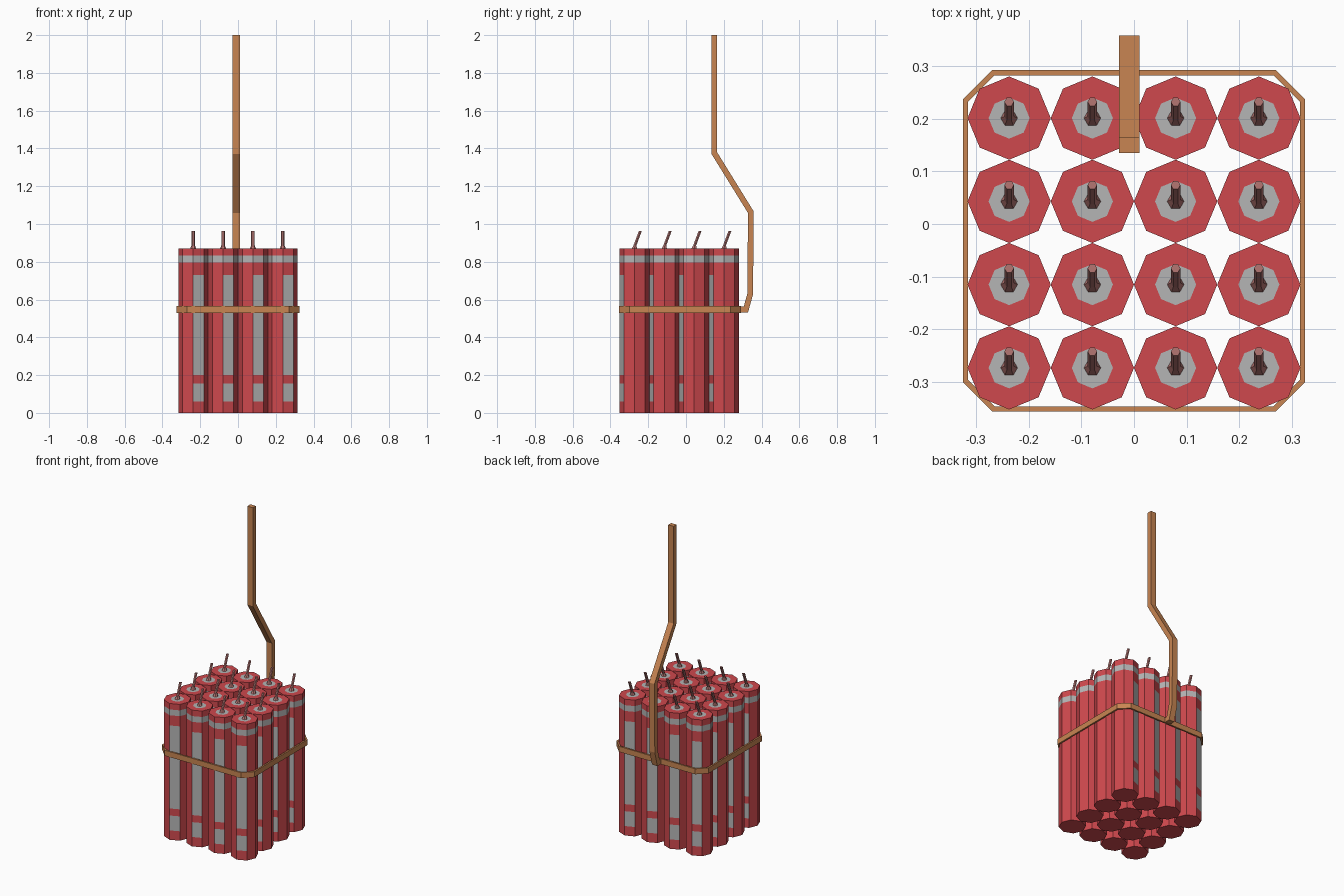
import bpy, bmesh
from math import cos, sin, pi
from mathutils import Vector

if "Cube" in bpy.data.objects:
    bpy.data.objects.remove(bpy.data.objects["Cube"])


def material(name, rgb):
    m = bpy.data.materials.new(name)
    m.diffuse_color = (*rgb, 1)
    m.use_nodes = True
    m.node_tree.nodes["Principled BSDF"].inputs["Base Color"].default_value = m.diffuse_color
    return m


RED = material("red_paper", (0.62, 0.065, 0.075))
GREY = material("grey_label", (0.46, 0.46, 0.46))
TAN = material("tan_strap", (0.58, 0.235, 0.085))
FUSE = material("fuse_cord", (0.46, 0.18, 0.17))


def mesh_from(bm, name, mats):
    bmesh.ops.recalc_face_normals(bm, faces=bm.faces)
    me = bpy.data.meshes.new(name)
    bm.to_mesh(me)
    bm.free()
    for m in mats:
        me.materials.append(m)
    return me


def add(name, me, loc=(0, 0, 0)):
    ob = bpy.data.objects.new(name, me)
    ob.location = loc
    bpy.context.collection.objects.link(ob)
    return ob


def loft(bm, rings, sides, paint=lambda level, side: 0, cap=0):
    """Stack of (y, z, radius) rings, closed at both ends."""
    vs = [[bm.verts.new((r * cos(2 * pi * i / sides), y + r * sin(2 * pi * i / sides), z))
           for i in range(sides)] for y, z, r in rings]
    for k in range(len(vs) - 1):
        for i in range(sides):
            j = (i + 1) % sides
            f = bm.faces.new((vs[k][i], vs[k][j], vs[k + 1][j], vs[k + 1][i]))
            f.material_index = paint(k, i)
    bm.faces.new(vs[0][::-1])
    bm.faces.new(vs[-1]).material_index = cap


def band(name, path, width, place, lo, hi, closed=False):
    """Mitred strip of the given width along a 2D path, extruded from lo to hi."""
    pts = [Vector(p) for p in path]
    n = len(pts)
    bm = bmesh.new()
    rings = []
    for i, p in enumerate(pts):
        a = pts[i] - pts[i - 1] if closed or i else pts[1] - pts[0]
        b = pts[(i + 1) % n] - p if closed or i < n - 1 else a
        na, nb = (Vector((-d.y, d.x)).normalized() for d in (a, b))
        m = (na + nb).normalized()
        off = m * (width / 2 / m.dot(na))
        rings.append([bm.verts.new(place(q, h)) for q, h in
                      ((p + off, lo), (p - off, lo), (p - off, hi), (p + off, hi))])
    for i in range(n if closed else n - 1):
        r, s = rings[i], rings[(i + 1) % n]
        for k in range(4):
            bm.faces.new((r[k], r[(k + 1) % 4], s[(k + 1) % 4], s[k]))
    if not closed:
        bm.faces.new(rings[0])
        bm.faces.new(rings[-1])
    return add(name, mesh_from(bm, name, [TAN]))


# Stick: octagonal tube with a label on two opposite sides, a band and a grey end
def stick_paint(level, side):
    label = side in (2, 6) and level in (1, 3)
    return 1 if label or level == 5 else 0


R = 0.079
levels = (0, 0.06, 0.155, 0.2, 0.73, 0.795, 0.832, 0.87)
bm = bmesh.new()
loft(bm, [(0, z, R) for z in levels] + [(0, 0.87, 0.039)], 8, stick_paint, cap=1)
stick = mesh_from(bm, "stick", [RED, GREY])

# Fuse: flared base and a leaning cord
bm = bmesh.new()
loft(bm, [(0, 0.87, 0.016), (0.003, 0.887, 0.009), (0.031, 0.962, 0.009)], 6)
fuse = mesh_from(bm, "fuse", [FUSE])

# 4 x 4 bundle
for i in range(4):
    for j in range(4):
        loc = ((i - 1.5) * 2 * R, (j - 1.5) * 2 * R - 0.036, 0)
        add(f"stick_{i}_{j}", stick, loc)
        add(f"fuse_{i}_{j}", fuse, loc)

# Strap around the bundle, with chamfered corners
X, Y, C = 0.320, 0.319, 0.053
loop = [(X, Y - C), (X - C, Y), (C - X, Y), (-X, Y - C),
        (-X, C - Y), (C - X, -Y), (X - C, -Y), (X, C - Y)]
band("bundle_strap", [(x, y - 0.032) for x, y in loop], 0.010,
     lambda q, h: (q.x, q.y, h), 0.53, 0.565, closed=True)

# Bent hanging strap rising from the back of the loop
hanger = [(0.285, 0.547), (0.317, 0.547), (0.340, 0.63), (0.343, 1.063),
          (0.150, 1.375), (0.150, 2.0)]
band("hanging_strap", hanger, 0.030, lambda q, h: (h, q.x, q.y), -0.028, 0.010)
